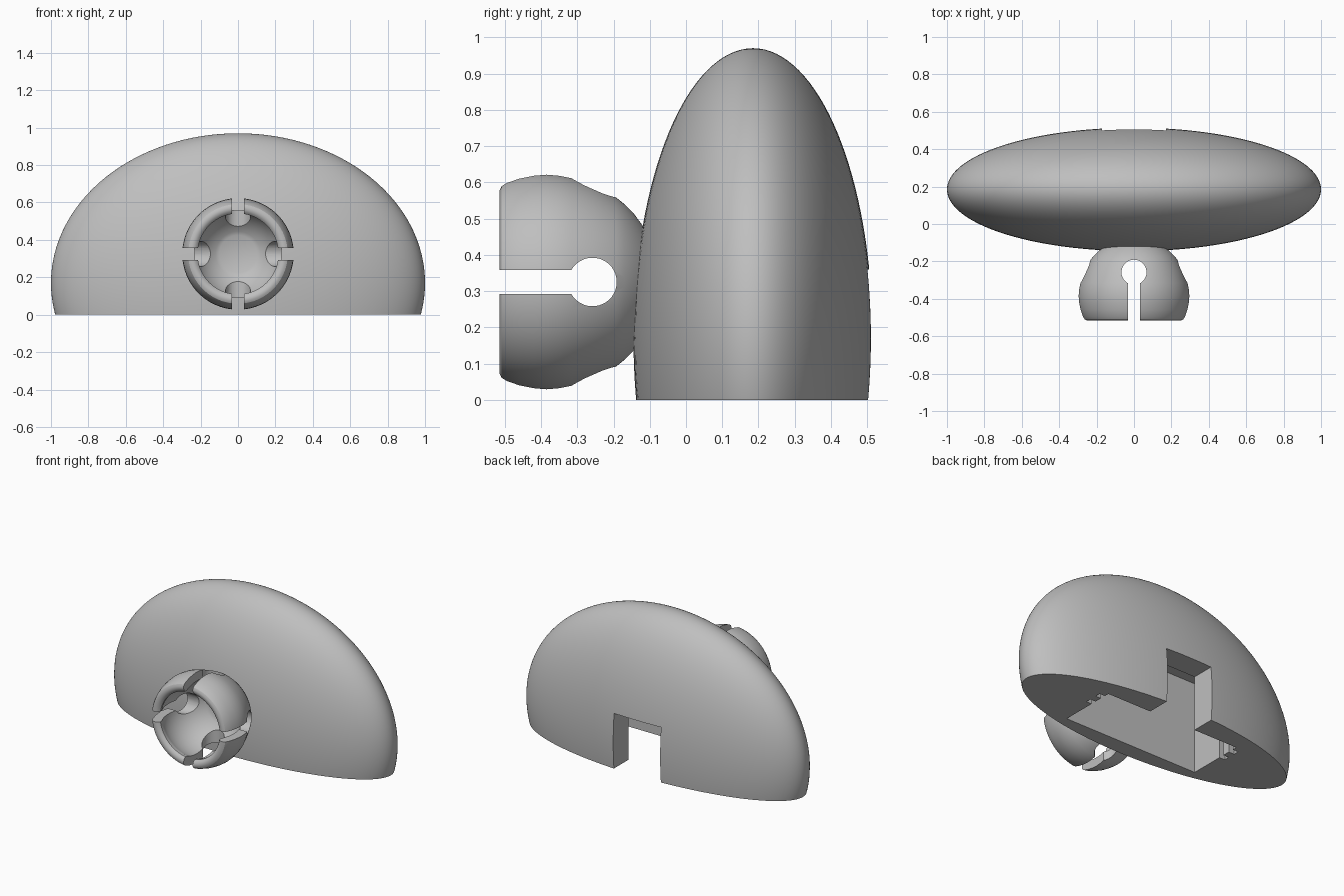
import bpy, bmesh, math
from mathutils import Matrix, Vector

cube = bpy.data.objects.get("Cube")
if cube:
    bpy.data.objects.remove(cube, do_unlink=True)

GREY = (0.52, 0.52, 0.52, 1)
grey = bpy.data.materials.new("grey_plastic")
grey.use_nodes = True
grey.diffuse_color = GREY
grey.node_tree.nodes["Principled BSDF"].inputs["Base Color"].default_value = GREY

BODY_Y = 0.185      # depth centre of the body
SOCKET_Z = 0.325    # height of the socket axis


def make_object(name, bm):
    bmesh.ops.recalc_face_normals(bm, faces=bm.faces)
    mesh = bpy.data.meshes.new(name)
    bm.to_mesh(mesh)
    bm.free()
    mesh.materials.append(grey)
    obj = bpy.data.objects.new(name, mesh)
    bpy.context.collection.objects.link(obj)
    return obj


def box(name, low, high):
    low, high = Vector(low), Vector(high)
    bm = bmesh.new()
    bmesh.ops.create_cube(bm, size=1, matrix=Matrix.Translation((low + high) / 2)
                          @ Matrix.Diagonal((*(high - low), 1)))
    return make_object(name, bm)


def cut(target, cutter):
    cutter.hide_render = True
    mod = target.modifiers.new("cut", "BOOLEAN")
    mod.operation = "DIFFERENCE"
    mod.solver = "EXACT"
    mod.object = cutter
    select(target)
    bpy.ops.object.modifier_apply(modifier=mod.name)
    bpy.data.objects.remove(cutter, do_unlink=True)


def select(obj):
    bpy.ops.object.select_all(action="DESELECT")
    obj.select_set(True)
    bpy.context.view_layer.objects.active = obj


def smooth(obj):
    select(obj)
    bpy.ops.object.shade_smooth_by_angle(angle=math.radians(30))


# Body: flattened ellipsoid with a flat floor
bm = bmesh.new()
bmesh.ops.create_uvsphere(bm, u_segments=128, v_segments=64, radius=1,
                          matrix=Matrix.Translation((0, BODY_Y, 0.17))
                          @ Matrix.Diagonal((1, 0.33, 0.8, 1)))
floor = bmesh.ops.bisect_plane(bm, geom=bm.verts[:] + bm.edges[:] + bm.faces[:],
                               plane_co=(0, 0, 0), plane_no=(0, 0, -1), clear_outer=True)
rim = [e for e in floor["geom_cut"] if isinstance(e, bmesh.types.BMEdge)]
bmesh.ops.edgeloop_fill(bm, edges=rim)
body = make_object("body", bm)

# Hollow underneath, rear opening and side grooves
cut(body, box("hollow", (-0.49, BODY_Y - 0.215, -0.1), (0.49, BODY_Y + 0.165, 0.6)))
cut(body, box("rear_opening", (-0.17, BODY_Y, -0.1), (0.17, 0.7, 0.36)))
for side in (-1, 1):
    for y in (0.03, 0.115):
        x1, x2 = sorted((side * 0.45, side * 0.53))
        cut(body, box("groove", (x1, BODY_Y + y - 0.018, -0.1),
                      (x2, BODY_Y + y + 0.018, 0.4)))
smooth(body)

# Socket: lathed cup around the front-back axis, as (y, radius)
CUP_Y, CUP_R = -0.38, 0.24
profile = [(-0.08, 0), (-0.08, 0.1), (-0.125, 0.163), (-0.145, 0.19), (-0.17, 0.215),
           (-0.195, 0.235), (-0.255, 0.264), (-0.315, 0.288), (-0.35, 0.295),
           (-0.385, 0.298), (-0.42, 0.295), (-0.46, 0.287), (-0.495, 0.275),
           (-0.509, 0.266), (-0.515, 0.254), (-0.515, 0.24), (-0.509, 0.226),
           (-0.497, 0.216), (-0.48, 0.217)]
start, end = math.radians(110), math.asin(0.1 / CUP_R)
for i in range(17):
    a = start + (end - start) * i / 16
    profile.append((CUP_Y + CUP_R * math.cos(a), CUP_R * math.sin(a)))
profile.append((CUP_Y + CUP_R * math.cos(end), 0))
bm = bmesh.new()
verts = [bm.verts.new((r, y, SOCKET_Z)) for y, r in profile]
edges = [bm.edges.new(pair) for pair in zip(verts, verts[1:])]
bmesh.ops.spin(bm, geom=verts + edges, cent=(0, 0, SOCKET_Z), axis=(0, 1, 0),
               angle=math.tau, steps=96, use_duplicate=False)
bmesh.ops.remove_doubles(bm, verts=bm.verts, dist=0.0005)
socket = make_object("socket", bm)

# Keyhole slots across the cup, one sideways and one upright
HOLE_R, HALF_SLOT, HOLE_Y = 0.067, 0.033, -0.258
first = math.asin(HALF_SLOT / HOLE_R)
for turn in (0, math.pi / 2):
    bm = bmesh.new()
    outline = [(-0.7, HALF_SLOT)]
    for i in range(33):
        a = math.pi - first - (math.tau - 2 * first) * i / 32
        outline.append((HOLE_Y + HOLE_R * math.cos(a), HOLE_R * math.sin(a)))
    outline.append((-0.7, -HALF_SLOT))
    face = bm.faces.new([bm.verts.new((-0.5, y, z)) for y, z in outline])
    grown = bmesh.ops.extrude_face_region(bm, geom=[face])["geom"]
    bmesh.ops.translate(bm, vec=(1, 0, 0),
                        verts=[v for v in grown if isinstance(v, bmesh.types.BMVert)])
    bmesh.ops.transform(bm, verts=bm.verts, matrix=Matrix.Translation((0, 0, SOCKET_Z))
                        @ Matrix.Rotation(turn, 4, "Y"))
    cut(socket, make_object("keyhole", bm))
smooth(socket)
